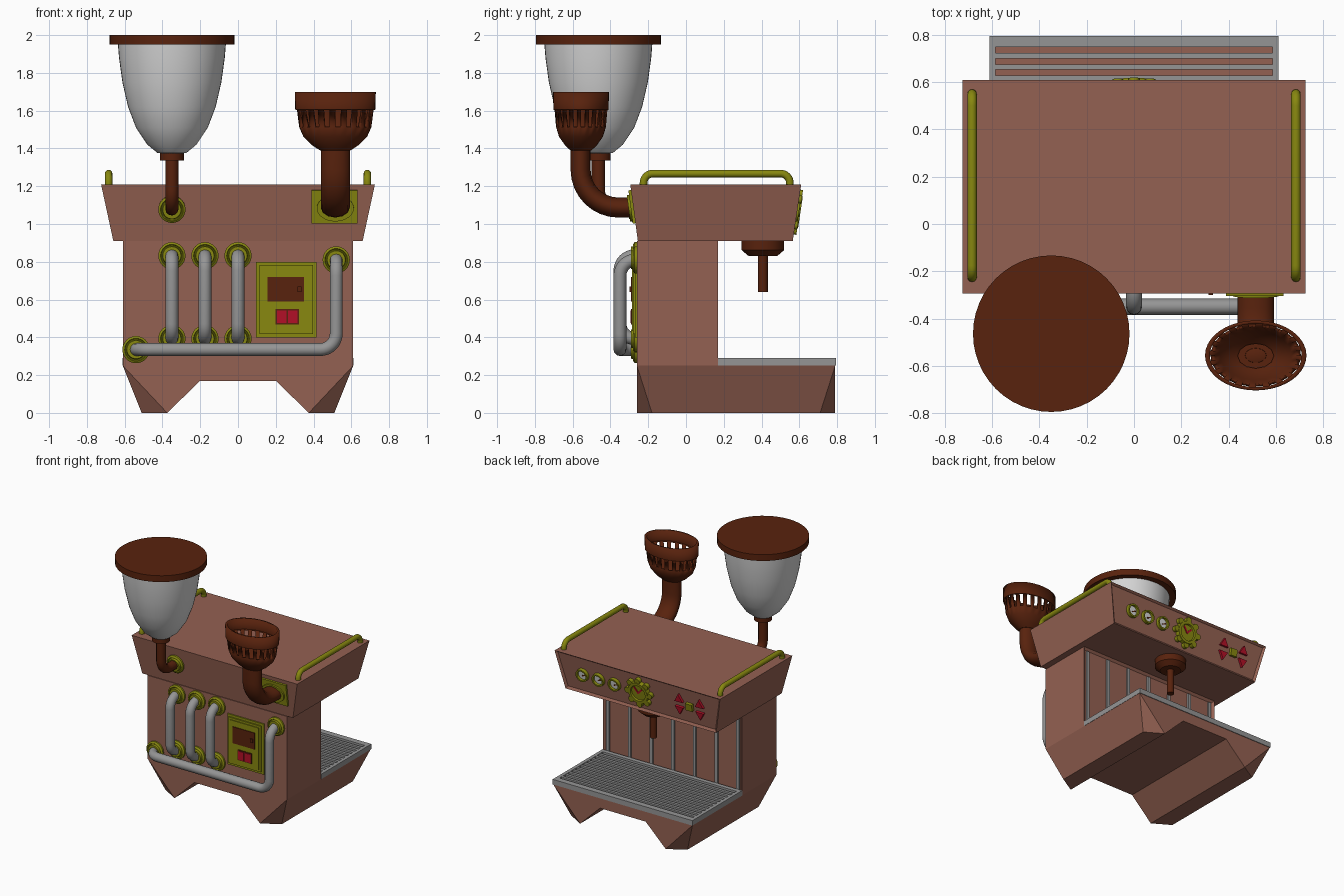
import bpy, bmesh, math
from mathutils import Matrix, Vector

if "Cube" in bpy.data.objects:
    bpy.data.objects.remove(bpy.data.objects["Cube"])


def material(name, rgb):
    m = bpy.data.materials.new(name)
    m.use_nodes = True
    m.diffuse_color = (*rgb, 1)
    m.node_tree.nodes["Principled BSDF"].inputs["Base Color"].default_value = (*rgb, 1)
    return m


COPPER = material("copper_pink", (0.296, 0.119, 0.084))
BROWN = material("dark_brown", (0.098, 0.016, 0.004))
BRASS = material("olive_brass", (0.246, 0.246, 0.005))
STEEL = material("steel_grey", (0.3, 0.3, 0.3))
WHITE = material("pale_glass", (0.66, 0.66, 0.66))
RED = material("signal_red", (0.45, 0.005, 0.02))
smooth_parts = []


def finish(name, bm, *mats, frame=None, smooth=False):
    bmesh.ops.recalc_face_normals(bm, faces=bm.faces)
    me = bpy.data.meshes.new(name)
    bm.to_mesh(me)
    bm.free()
    return link(name, me, *mats, frame=frame, smooth=smooth)


def link(name, me, *mats, frame=None, smooth=False):
    me.materials.clear()
    for m in mats:
        me.materials.append(m)
    if frame:
        me.transform(frame)
    ob = bpy.data.objects.new(name, me)
    bpy.context.collection.objects.link(ob)
    if smooth:
        smooth_parts.append(ob)
    return ob


def frame_on(origin, right, up):
    """Local x runs right along a face, y up it, z out of it."""
    x, y = Vector(right).normalized(), Vector(up).normalized()
    m = Matrix((x, y, x.cross(y))).transposed().to_4x4()
    m.translation = origin
    return m


WORLD = Matrix()
FRONT = frame_on((0, -0.26, 0), (1, 0, 0), (0, 0, 1))
HEAD_FRONT = frame_on((0, -0.255, 0.91), (1, 0, 0), (0, -0.04, 0.3))
HEAD_BACK = frame_on((0, 0.565, 0.91), (-1, 0, 0), (0, 0.045, 0.3))


def box(name, x, y, z, mat, frame=WORLD, turn=0):
    bm = bmesh.new()
    bmesh.ops.create_cube(bm, size=1)
    size = [b - a for a, b in (x, y, z)]
    mid = Vector([(a + b) / 2 for a, b in (x, y, z)])
    m = Matrix.Translation(mid) @ Matrix.Rotation(turn, 4, "Z") @ Matrix.Diagonal((*size, 1))
    bm.transform(m)
    return finish(name, bm, mat, frame=frame)


def spin(name, profile, mat, at=(0, 0, 0), frame=WORLD, segs=32, phase=0, smooth=True):
    """Lathe a (radius, height) profile round the local z axis."""
    bm = bmesh.new()
    rings = []
    for r, h in profile:
        n = segs if r else 1
        rings.append([bm.verts.new((r * math.cos(phase + math.tau * i / segs),
                                    r * math.sin(phase + math.tau * i / segs), h)) for i in range(n)])
    for a, b in zip(rings, rings[1:]):
        for i in range(segs):
            j = (i + 1) % segs
            quad = [a[i % len(a)], a[j % len(a)], b[j % len(b)], b[i % len(b)]]
            bm.faces.new(list(dict.fromkeys(quad)))
    return finish(name, bm, mat, frame=frame @ Matrix.Translation(at), smooth=smooth)


def disc(name, r, low, high, mat, at, frame=WORLD, **kw):
    return spin(name, [(0, low), (r, low), (r, high), (0, high)], mat, at, frame, **kw)


def flange(name, u, v, frame):
    profile = [(0, 0), (0.072, 0), (0.072, 0.012), (0.06, 0.02), (0.056, 0.014),
               (0.052, 0.014), (0.048, 0.03), (0, 0.03)]
    spin(name, profile, BRASS, (u, v, 0), frame)


def tube(name, corners, radius, bend, mat):
    """Pipe along square corners, each one rounded off."""
    pts = [Vector(p) for p in corners]
    path = [pts[0]]
    for p, c, n in zip(pts, pts[1:], pts[2:]):
        a, b = (p - c).normalized() * bend, (n - c).normalized() * bend
        for k in range(9):
            t = math.pi / 2 * k / 8
            path.append(c + a * (1 - math.sin(t)) + b * (1 - math.cos(t)))
    path.append(pts[-1])
    cu = bpy.data.curves.new(name, "CURVE")
    cu.dimensions = "3D"
    cu.bevel_depth, cu.bevel_resolution, cu.use_fill_caps = radius, 4, True
    sp = cu.splines.new("POLY")
    sp.points.add(len(path) - 1)
    for s, p in zip(sp.points, path):
        s.co = (*p, 1)
    tmp = bpy.data.objects.new(name + "_path", cu)
    me = bpy.data.meshes.new_from_object(tmp)
    bpy.data.objects.remove(tmp)
    return link(name, me, mat, smooth=True)


def housing(name, low, high, z0, z1, border):
    """Tapered block whose back face holds a recessed steel panel."""
    bm = bmesh.new()
    bmesh.ops.create_cube(bm, size=2)
    for v in bm.verts:
        half, y0, y1 = high if v.co.z > 0 else low
        v.co = (half * v.co.x, y1 if v.co.y > 0 else y0, z1 if v.co.z > 0 else z0)
    bm.normal_update()
    back = max(bm.faces, key=lambda f: f.normal.y)
    bmesh.ops.inset_region(bm, faces=[back], thickness=border, depth=-0.015)
    back.material_index = 1
    return finish(name, bm, COPPER, STEEL)


# Base with two feet, outer toes drawn in at both ends
bm = bmesh.new()
half = [(0.61, 0.25), (0.51, 0), (0.375, 0), (0.2, 0.17)]
outline = half + [(-x, z) for x, z in reversed(half)]
ends = []
for y, toe in ((-0.26, -0.18), (0.79, 0.71)):
    ends.append([bm.verts.new((x, toe if abs(x) == 0.51 else y, z)) for x, z in outline])
for e in ends:
    for ids in ((0, 1, 2), (0, 2, 3), (0, 3, 4, 7), (4, 5, 7), (5, 6, 7)):
        bm.faces.new([e[i] for i in ids])
for i in range(8):
    j = (i + 1) % 8
    bm.faces.new((ends[0][i], ends[0][j], ends[1][j], ends[1][i]))
finish("base", bm, COPPER)

# Column, head and the ribs of the splash panel
housing("column", (0.61, -0.26, 0.17), (0.61, -0.26, 0.17), 0.25, 0.91, 0.025)
housing("head", (0.66, -0.255, 0.565), (0.725, -0.295, 0.61), 0.91, 1.21, 0.022)
for i in range(7):
    x = -0.57 + 0.19 * i
    box("splash_rib", (x - 0.012, x + 0.012), (0.15, 0.168), (0.275, 0.885), STEEL)

# Drip tray
for x in ((-0.612, -0.585), (0.585, 0.612)):
    box("tray_side", x, (0.17, 0.795), (0.25, 0.29), STEEL)
for y in ((0.17, 0.205), (0.748, 0.795)):
    box("tray_edge", (-0.59, 0.59), y, (0.25, 0.29), STEEL)
for i in range(11):
    y = 0.735 - 0.047 * (i + 0.5)
    box("tray_bar", (-0.59, 0.59), (y - 0.011, y + 0.011), (0.25, 0.288), STEEL)

# Top rails
for x in (-0.685, 0.685):
    tube("top_rail", [(x, -0.225, 1.2), (x, -0.225, 1.267), (x, 0.55, 1.267), (x, 0.55, 1.2)],
         0.02, 0.05, BRASS)

# Bean hopper
hopper = (-0.35, -0.464, 0)
disc("hopper_lid", 0.331, 1.95, 2, BROWN, hopper, segs=48)
spin("hopper_bowl", [(0, 1.372), (0.075, 1.375), (0.13, 1.42), (0.19, 1.51), (0.232, 1.62),
                     (0.262, 1.75), (0.28, 1.88), (0.286, 1.955), (0, 1.955)], WHITE, hopper, segs=48)
disc("hopper_collar", 0.064, 1.335, 1.377, BROWN, hopper)
tube("hopper_pipe", [(-0.35, -0.464, 1.35), (-0.35, -0.464, 1.08), (-0.35, -0.265, 1.08)],
     0.035, 0.1, BROWN)
flange("hopper_flange", -0.35, 0.17, HEAD_FRONT)

# Oval funnel cup with a ring of slots, on a bent pipe
cup = spin("funnel_cup", [(0, 1.405), (0.052, 1.395), (0.078, 1.42), (0.11, 1.465), (0.125, 1.515),
                          (0.137, 1.61), (0.141, 1.61), (0.141, 1.7)], BROWN, (0, -0.556, 0), segs=40)
bm = bmesh.new()
bm.from_mesh(cup.data)
row = [f for f in bm.faces if 1.55 < f.calc_center_median().z < 1.6]
row.sort(key=lambda f: math.atan2(f.calc_center_median().y + 0.556, f.calc_center_median().x))
bmesh.ops.delete(bm, geom=row[::2], context="FACES")
bm.to_mesh(cup.data)
bm.free()
wall = cup.modifiers.new("wall", "SOLIDIFY")
wall.thickness, wall.offset = 0.014, 0
knob = spin("funnel_knob", [(0, 1.4), (0.034, 1.4), (0.03, 1.425), (0, 1.435)], BROWN, (0, -0.556, 0))
pipe = tube("funnel_pipe", [(0, -0.558, 1.42), (0, -0.558, 1.087), (0, -0.265, 1.087)],
            0.053, 0.2, BROWN)
for ob in (cup, knob, pipe):
    ob.location.x, ob.scale.x = 0.515, 1.45
box("funnel_plate", (0.39, 0.632), (0.095, 0.272), (0, 0.014), BRASS, HEAD_FRONT)
ring = disc("funnel_ring", 0.07, 0, 0.026, BRASS, (0, 0.178, 0), HEAD_FRONT)
ring.location.x, ring.scale.x = 0.515, 1.4

# Steam pipes on the front
for x in (-0.35, -0.175, 0):
    tube("steam_pipe", [(x, -0.26, 0.832), (x, -0.35, 0.832), (x, -0.35, 0.393), (x, -0.26, 0.393)],
         0.034, 0.08, STEEL)
    for z in (0.832, 0.393):
        flange("steam_flange", x, z, FRONT)
tube("long_pipe", [(-0.54, -0.26, 0.335), (-0.54, -0.35, 0.335), (0.52, -0.35, 0.335),
                   (0.52, -0.35, 0.81), (0.52, -0.26, 0.81)], 0.034, 0.085, STEEL)
flange("long_pipe_flange", -0.54, 0.335, FRONT)
flange("long_pipe_flange", 0.52, 0.81, FRONT)

# Control box: stepped frame, hatch and two lamps
for inset, top in ((0, 0.01), (0.018, 0.02), (0.034, 0.014 + 0.012)):
    box("control_frame", (0.095 + inset, 0.415 - inset), (0.4 + inset, 0.8 - inset), (0, top), BRASS, FRONT)
box("hatch", (0.155, 0.35), (0.59, 0.72), (0.02, 0.032), BROWN, FRONT)
box("hatch_latch", (0.315, 0.335), (0.64, 0.67), (0.03, 0.04), BROWN, FRONT)
box("lamp_plate", (0.198, 0.322), (0.467, 0.55), (0.02, 0.03), BROWN, FRONT)
for x in (0.206, 0.264):
    box("lamp", (x, x + 0.05), (0.475, 0.542), (0.028, 0.035), RED, FRONT)

# Brew group under the head
spin("brew_group", [(0, 0.83), (0.075, 0.83), (0.113, 0.862), (0.113, 0.915), (0, 0.915)],
     BROWN, (0, 0.407, 0))
disc("brew_stem", 0.026, 0.64, 0.84, BROWN, (0, 0.407, 0), segs=20)

# Back panel: three gauges
MID = 0.155
for u in (-0.5, -0.36, -0.22):
    spin("gauge_ring", [(0.036, -0.015), (0.052, -0.015), (0.05, 0.01), (0.038, 0.01), (0.036, -0.015)],
         BRASS, (u, MID, 0), HEAD_BACK)
    disc("gauge_face", 0.038, -0.015, -0.008, WHITE, (u, MID, 0), HEAD_BACK)
    box("gauge_needle", (u - 0.005, u + 0.03), (MID - 0.004, MID + 0.004), (-0.008, -0.003),
        BROWN, HEAD_BACK, turn=0.4)
# Cog-shaped dial
spin("dial", [(0, -0.015), (0.09, -0.015), (0.085, 0.018), (0.064, 0.018), (0.06, 0.006), (0, 0.006)],
     BRASS, (0, MID, 0), HEAD_BACK)
for i in range(8):
    a = math.tau * i / 8
    disc("dial_lobe", 0.023, -0.015, 0.014, BRASS,
         (0.097 * math.cos(a), MID + 0.097 * math.sin(a), 0), HEAD_BACK, segs=16)
for u, v, turn in ((-0.018, 0.02, 2.2), (0.014, 0.014, 0.8)):
    box("dial_hand", (u - 0.028, u + 0.028), (MID + v - 0.006, MID + v + 0.006), (0.006, 0.012),
        RED, HEAD_BACK, turn=turn)
# Up and down buttons round a square one
for u in (0.35, 0.53):
    for side in (-1, 1):
        disc("arrow_button", 0.042, -0.015, 0.004, RED, (u, MID + 0.042 * side, 0), HEAD_BACK,
             segs=3, phase=side * math.pi / 2, smooth=False)
box("square_button", (0.412, 0.468), (MID - 0.028, MID + 0.028), (-0.015, 0.008), BRASS, HEAD_BACK)

# Smooth shading on the round parts
bpy.ops.object.select_all(action="DESELECT")
for ob in smooth_parts:
    ob.select_set(True)
bpy.context.view_layer.objects.active = smooth_parts[0]
bpy.ops.object.shade_smooth_by_angle(angle=math.radians(35))
